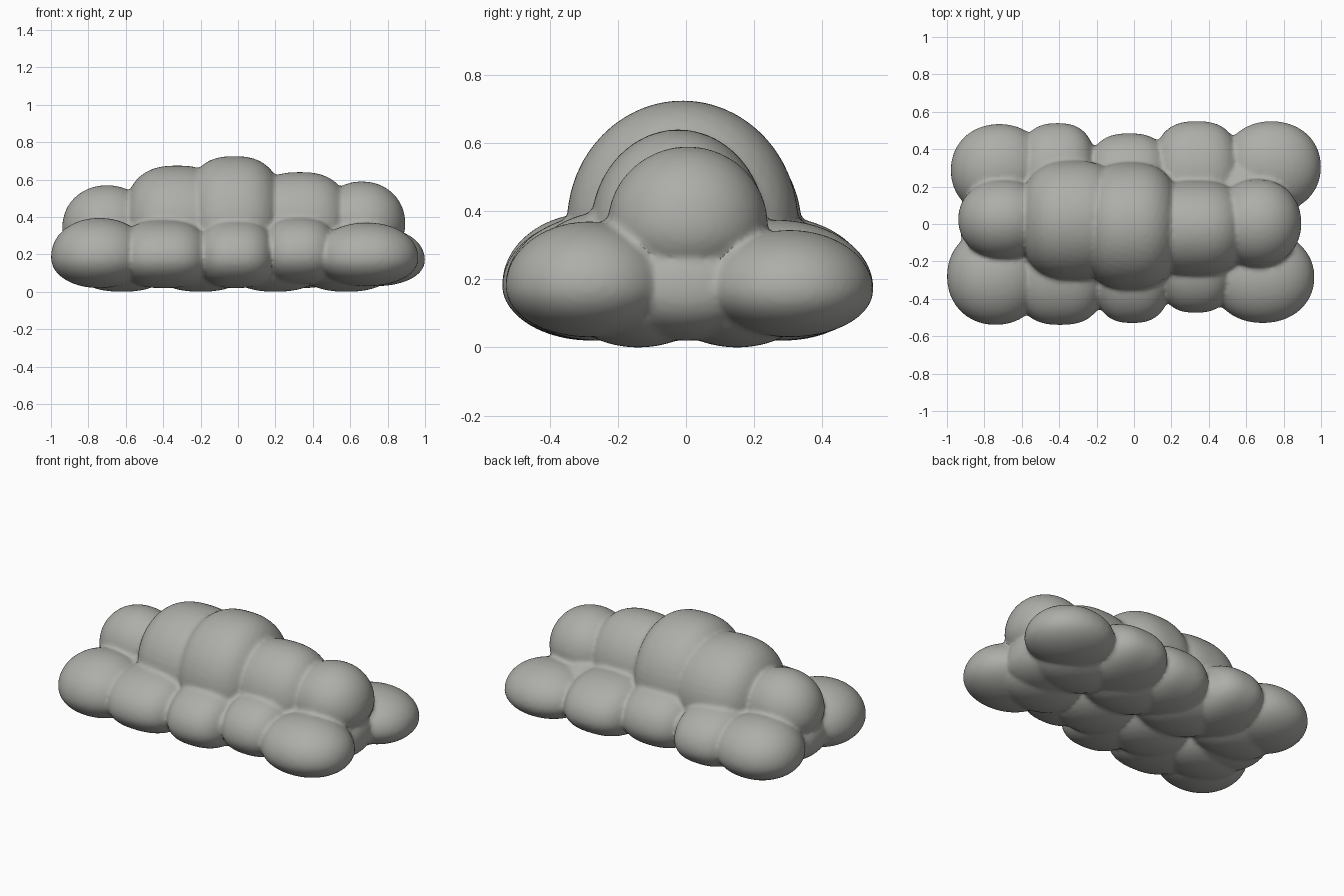
import bpy, bmesh
from mathutils import Vector

if "Cube" in bpy.data.objects:
    bpy.data.objects.remove(bpy.data.objects["Cube"])

grey = bpy.data.materials.new("cloud_grey")
grey.use_nodes = True
colour = (0.42, 0.42, 0.395, 1)
grey.diffuse_color = colour
grey.node_tree.nodes["Principled BSDF"].inputs["Base Color"].default_value = colour

# Each puff: x range, y range, z range
# Round puffs at the two ends: crown, front and back
ends = [
    ((-.94, -.46), (-.19, .24), (.16, .57)),
    ((.43, .895), (-.23, .24), (.18, .59)),
    ((-1.0, -.48), (-.54, -.02), (.02, .395)),
    ((.41, .965), (-.53, -.04), (.03, .37)),
    ((-.98, -.46), (.04, .535), (.02, .38)),
    ((.47, 1.0), (.06, .55), (.03, .345)),
]
# Fuller puffs between them
middle = [
    # crown
    ((-.61, -.04), (-.30, .34), (.10, .675)),
    ((-.29, .25), (-.35, .33), (.08, .725)),
    ((.06, .60), (-.28, .235), (.12, .64)),
    # front
    ((-.64, -.15), (-.54, .02), (.02, .385)),
    ((-.22, .20), (-.53, .02), (.02, .39)),
    ((.13, .53), (-.475, .02), (.04, .40)),
    # back
    ((-.62, -.20), (-.02, .54), (.02, .385)),
    ((-.25, .20), (-.02, .485), (.02, .39)),
    ((.10, .57), (-.02, .55), (.02, .375)),
]
# Low puffs filling the core and underside
core = [((x - .27, x + .27), (y - .23, y + .23), (.0, .36))
        for x in (-.62, -.2, .2, .58) for y in (-.14, .15)]
core += [((-.93, -.4), (-.26, .26), (.02, .36)),
         ((.4, .88), (-.26, .26), (.02, .36))]


def add_puffs(bm, puffs, fullness, waist=0.44):
    """Egg shapes, widest at the waist, x ends squared off by fullness."""
    for xs, ys, (low, high) in puffs:
        height = high - low
        centre = Vector((sum(xs) / 2, sum(ys) / 2, low + waist * height))
        ball = bmesh.ops.create_icosphere(bm, subdivisions=4, radius=1)
        for v in ball["verts"]:
            ring = (v.co.y ** 2 + v.co.z ** 2) ** 0.5
            reach = (abs(v.co.x) ** fullness + ring ** fullness) ** (1 / fullness)
            half = height * (1 - waist if v.co.z > 0 else waist)
            size = Vector(((xs[1] - xs[0]) / 2, (ys[1] - ys[0]) / 2, half))
            v.co = centre + size * (v.co / reach)


bm = bmesh.new()
add_puffs(bm, ends, 2.1)
add_puffs(bm, middle, 2.6)
add_puffs(bm, core, 2.3)
mesh = bpy.data.meshes.new("cloud")
bm.to_mesh(mesh)
bm.free()
mesh.materials.append(grey)
cloud = bpy.data.objects.new("cloud", mesh)
bpy.context.collection.objects.link(cloud)

# Fuse all the puffs into one soft skin
remesh = cloud.modifiers.new("fuse", 'REMESH')
remesh.mode = 'VOXEL'
remesh.voxel_size = 0.013
remesh.use_smooth_shade = True
soften = cloud.modifiers.new("soften", 'SMOOTH')
soften.factor = 0.5
soften.iterations = 4

bpy.context.view_layer.objects.active = cloud
cloud.select_set(True)
for modifier in list(cloud.modifiers):
    bpy.ops.object.modifier_apply(modifier=modifier.name)
bpy.ops.object.shade_smooth_by_angle(angle=0.8)
